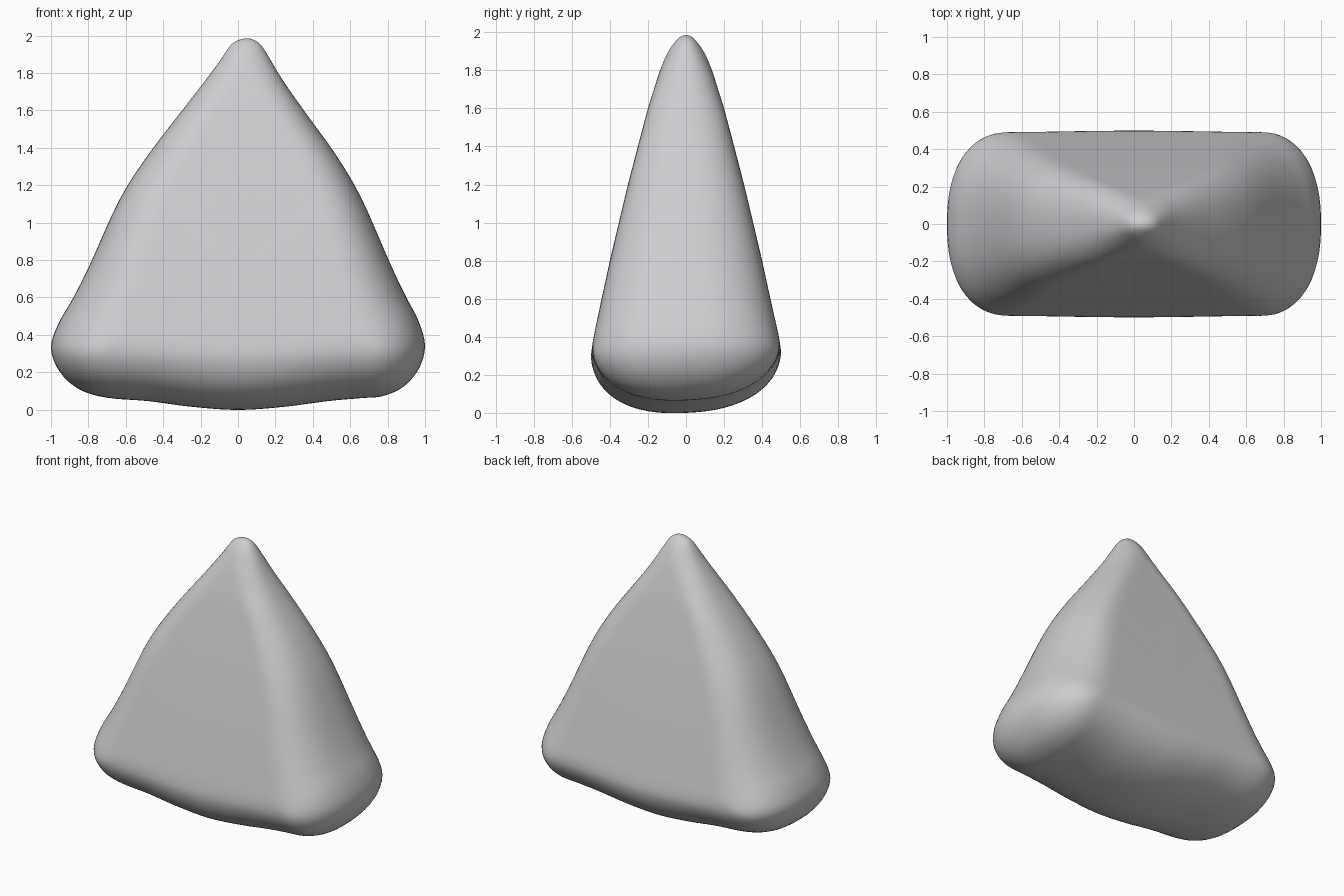
import bpy, bmesh
from mathutils import Vector

if "Cube" in bpy.data.objects:
    bpy.data.objects.remove(bpy.data.objects["Cube"])

# Outline of the stone in the x-z plane, clockwise from the tip
OUTLINE = [(.05, 1.985), (.105, 1.965), (.15, 1.91), (.24, 1.76), (.37, 1.575),
           (.525, 1.36), (.66, 1.13), (.81, .79), (.895, .61), (.965, .475),
           (1.0, .34), (.965, .215), (.88, .12), (.77, .073), (.66, .063),
           (.48, .047), (.25, .017), (0, 0), (-.25, .017), (-.48, .047),
           (-.70, .065), (-.85, .11), (-.955, .205), (-1.0, .33), (-.96, .46),
           (-.88, .60), (-.79, .78), (-.635, 1.12), (-.475, 1.37), (-.24, 1.675),
           (-.115, 1.84), (-.05, 1.935), (-.01, 1.97)]
# Half thickness of the flat faces against height
THICKNESS = [(0, .505), (.3, .503), (.4, .487), (.8, .4), (1.2, .305),
             (1.6, .2), (1.8, .137), (2.0, .06)]
CENTRE = Vector((0, .75))
STEPS, RINGS, POWER = 4, 32, 2.35


def smooth_loop(points):
    """Catmull-Rom resampling of a closed outline."""
    p = [Vector(q) for q in points]
    n, out = len(p), []
    for i in range(n):
        a, b, c, d = (p[(i + k) % n] for k in (-1, 0, 1, 2))
        for j in range(STEPS):
            t = j / STEPS
            out.append(.5 * (2 * b + (c - a) * t + (2 * a - 5 * b + 4 * c - d) * t * t
                             + (3 * b - a - 3 * c + d) * t ** 3))
    return out


def half_thickness(z):
    for (z0, h0), (z1, h1) in zip(THICKNESS, THICKNESS[1:]):
        if z <= z1:
            return h0 + (h1 - h0) * max(0, z - z0) / (z1 - z0)
    return THICKNESS[-1][1]


def edge_distance(p, loop):
    best = 9
    for i, b in enumerate(loop):
        a = loop[i - 1]
        e = b - a
        t = min(1, max(0, (p - a).dot(e) / e.length_squared))
        best = min(best, (p - a - e * t).length)
    return best


def depth(p, loop):
    """Flat face that rolls over to zero at the outline."""
    h = half_thickness(p.y)
    w = max(.7 * h, .15)
    k = 1 - min(1, edge_distance(p, loop) / w)
    return h * max(0, 1 - k ** POWER) ** (1 / POWER)


def place(bm, p, y):
    # slight lean of the underside from front to back
    z = p.y + .045 * y * max(0, 1 - p.y / .6)
    return bm.verts.new((p.x, y, z))


loop = smooth_loop(OUTLINE)
n = len(loop)
bm = bmesh.new()
rim = [place(bm, p, 0) for p in loop]

# Front and back halves: concentric rings joined at the shared rim
for side in (-1, 1):
    hub = place(bm, CENTRE, side * depth(CENTRE, loop))
    previous = None
    for r in range(1, RINGS + 1):
        t = 1 - (1 - r / RINGS) ** 2
        if r == RINGS:
            ring = rim
        else:
            pts = [CENTRE + (q - CENTRE) * t for q in loop]
            ring = [place(bm, p, side * depth(p, loop)) for p in pts]
        for i in range(n):
            j = (i + 1) % n
            if previous:
                bm.faces.new((previous[i], ring[i], ring[j], previous[j]))
            else:
                bm.faces.new((hub, ring[i], ring[j]))
        previous = ring

# Soften the creases where the rolled edges meet
inner = [v for v in bm.verts if abs(v.co.y) > .02]
for _ in range(2):
    bmesh.ops.smooth_vert(bm, verts=inner, factor=.4, use_axis_y=True)
bmesh.ops.recalc_face_normals(bm, faces=bm.faces)
for f in bm.faces:
    f.smooth = True

mesh = bpy.data.meshes.new("rounded_stone")
bm.to_mesh(mesh)
bm.free()
stone = bpy.data.objects.new("rounded_stone", mesh)
bpy.context.collection.objects.link(stone)

grey = bpy.data.materials.new("light_grey")
grey.diffuse_color = (.62, .61, .63, 1)
grey.use_nodes = True
grey.node_tree.nodes["Principled BSDF"].inputs["Base Color"].default_value = grey.diffuse_color
mesh.materials.append(grey)
